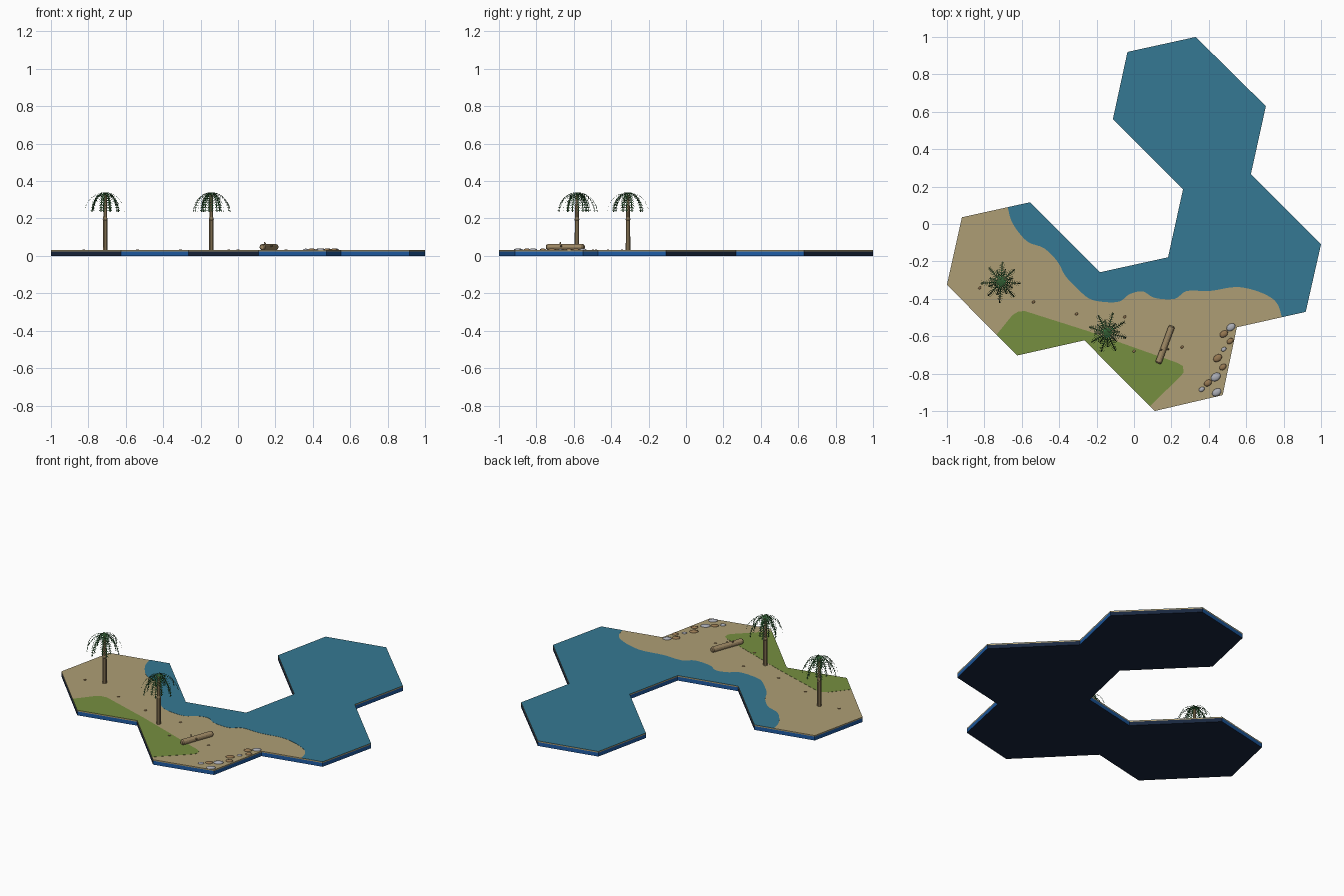
import bpy, bmesh, math, random
from mathutils import Vector, Matrix

if "Cube" in bpy.data.objects:
    bpy.data.objects.remove(bpy.data.objects["Cube"])
random.seed(4)


def material(name, srgb):
    m = bpy.data.materials.new(name)
    m.diffuse_color = [((c / 255 + 0.055) / 1.055) ** 2.4 for c in srgb] + [1]
    m.use_nodes = True
    m.node_tree.nodes["Principled BSDF"].inputs["Base Color"].default_value = m.diffuse_color
    return m


SAND = material("sand", (174, 158, 117))
WATER = material("water", (53, 121, 147))
GRASS = material("grass", (118, 143, 64))
BLUE = material("base blue", (30, 92, 165))
NAVY = material("base navy", (24, 38, 62))
WOOD = material("wood", (158, 136, 100))
LEAF = material("leaf green", (52, 122, 68))
LEAF_DARK = material("dark leaf green", (48, 88, 48))
GREY = material("grey stone", (172, 174, 182))
BROWN = material("brown stone", (150, 120, 82))


def finish(name, bm, *mats):
    me = bpy.data.meshes.new(name)
    bm.to_mesh(me)
    bm.free()
    for m in mats:
        me.materials.append(m)
    ob = bpy.data.objects.new(name, me)
    bpy.context.collection.objects.link(ob)
    return ob


def plate(name, pts, z0, z1, *mats, side_rule=None):
    """Flat slab with the given outline."""
    bm = bmesh.new()
    f = bm.faces.new([bm.verts.new((x, y, z0)) for x, y in pts])
    ext = bmesh.ops.extrude_face_region(bm, geom=[f])["geom"]
    bmesh.ops.translate(bm, vec=(0, 0, z1 - z0),
                        verts=[v for v in ext if isinstance(v, bmesh.types.BMVert)])
    bmesh.ops.recalc_face_normals(bm, faces=bm.faces)
    if side_rule:
        for f in bm.faces:
            f.material_index = side_rule(f.normal)
    bmesh.ops.triangulate(bm, faces=[f for f in bm.faces if len(f.verts) > 4])
    return finish(name, bm, *mats)


def smooth_path(p, n=4):
    """Catmull-Rom curve through the points."""
    out = []
    q = [Vector(a) for a in [p[0]] + p + [p[-1]]]
    for a, b, c, d in zip(q, q[1:], q[2:], q[3:]):
        for i in range(n):
            t = i / n
            out.append(0.5 * (2 * b + (c - a) * t + (2 * a - 5 * b + 4 * c - d) * t * t
                              + (3 * b - a - 3 * c + d) * t ** 3))
    return [tuple(v) for v in out] + [p[-1]]


def tube(bm, rings, sides=10):
    """Capped tube through (point, radius) pairs."""
    axis = (rings[-1][0] - rings[0][0]).normalized()
    rot = axis.to_track_quat('Z', 'Y')
    prev = None
    for p, r in rings:
        ring = [bm.verts.new(p + rot @ Vector((r * math.cos(a), r * math.sin(a), 0)))
                for a in (2 * math.pi * i / sides for i in range(sides))]
        if prev:
            for i in range(sides):
                j = (i + 1) % sides
                bm.faces.new((prev[i], prev[j], ring[j], ring[i]))
        else:
            bm.faces.new(ring[::-1])
        prev = ring
    bm.faces.new(prev)


# Tile slab: four joined stretched hexagons, clockwise from the top
outline = [(-.035, .92), (.33, 1), (.705, .63), (.625, .267), (1, -.108), (.918, -.47),
           (.55, -.552), (.474, -.915), (.11, -1), (-.265, -.622), (-.625, -.703),
           (-1, -.325), (-.92, .036), (-.557, .116), (-.182, -.258), (.182, -.178),
           (.262, .185), (-.113, .56)]
plate("tile_base", outline, 0, .024, NAVY, BLUE,
      side_rule=lambda n: int(abs(n.z) < .5 and abs(n.x + n.y) < 1.3))
plate("sand_ground", outline, .024, .031, SAND)

# Water sheet behind the wavy shoreline
shore = [(-.675, .09), (-.655, .016), (-.61, -.053), (-.56, -.10), (-.48, -.13), (-.41, -.20),
         (-.365, -.28), (-.30, -.348), (-.237, -.40), (-.157, -.417), (-.077, -.414),
         (-.023, -.375), (.047, -.36), (.11, -.395), (.218, -.40), (.282, -.358),
         (.405, -.358), (.54, -.337), (.64, -.353), (.727, -.39), (.77, -.433), (.79, -.498)]
plate("water", smooth_path(shore) + outline[5:0:-1] + [outline[0]] + outline[:12:-1],
      .031, .032, WATER)

# Grass strip along the front left
plate("grass", [(-.735, -.592), (-.65, -.487), (-.62, -.469), (-.585, -.465), (-.248, -.572),
                (.234, -.743), (.262, -.76), (.265, -.795), (.245, -.818), (.085, -.974)]
      + outline[9:11], .031, .032, GRASS)


# Palm trees: ringed trunk and arching feathery fronds
def palm(name, x, y, turn):
    bm = bmesh.new()
    z_r = [(.03, .013), (.19, .012), (.192, .0135), (.20, .0125), (.205, .0105), (.325, .009)]
    tube(bm, [(Vector((x, y, z)), r) for z, r in z_r])
    finish(name + "_trunk", bm, WOOD)

    bm = bmesh.new()

    def face(pts, mat):
        bm.faces.new([bm.verts.new(p) for p in pts]).material_index = mat

    count, steps = 16, 11
    for k in range(count):
        reach = (.108, .07)[k % 2] * random.uniform(.92, 1.06)
        rot = Matrix.Translation((x, y, 0)) @ Matrix.Rotation(
            turn + 2 * math.pi * k / count + random.uniform(-.1, .1), 4, 'Z')

        def spine(t):
            a = 1.5 * t
            return Vector((reach * math.sin(a), 0, .34 - .112 * (1 - math.cos(a))))
        for i in range(steps):
            p, q = spine(i / steps), spine((i + 1) / steps)
            w = Vector((0, .0022, 0))
            face([rot @ v for v in (p - w, q - w, q + w, p + w)], 1)
            size = .026 * (1 - .55 * i / steps) * min(1, .4 + i / 4)
            d = (q - p).normalized()
            for s in (-1, 1):
                tip = p + d * size * .7 + Vector((0, s * size * .9, -size * .25))
                face([rot @ v for v in (p, p + d * .0065, tip)], (i + k) % 3 == 0)
    finish(name + "_fronds", bm, LEAF, LEAF_DARK)


palm("left_palm", -.71, -.31, 0)
palm("front_palm", -.143, -.583, .5)

# Driftwood log with branch stubs
bm = bmesh.new()
a, b = Vector((.129, -.745, .047)), Vector((.203, -.545, .047))
tube(bm, [(a, .012), (a.lerp(b, .03), .017), (a.lerp(b, .5), .0165),
          (a.lerp(b, .97), .017), (b, .012)], 12)
for t, d in ((.35, (-.014, .004, .026)), (.42, (.026, -.01, .008))):
    p = a.lerp(b, t)
    tube(bm, [(p, .006), (p + Vector(d), .004)], 6)
finish("driftwood_log", bm, WOOD)


# Stones and pebbles: squashed spheres
def stone(name, x, y, r, mat):
    bm = bmesh.new()
    bmesh.ops.create_icosphere(bm, subdivisions=2, radius=1,
        matrix=Matrix.Translation((x, y, .031)) @ Matrix.Rotation(.6, 4, 'Z')
        @ Matrix.Diagonal((r, r * .72, min(r * .45, .009), 1)))
    for f in bm.faces:
        f.smooth = True
    finish(name, bm, mat)


for i, (x, y, r, m) in enumerate([
        (.518, -.552, .026, GREY), (.48, -.588, .024, BROWN), (.514, -.626, .02, BROWN),
        (.48, -.67, .015, GREY), (.447, -.717, .026, BROWN), (.475, -.765, .021, BROWN),
        (.437, -.818, .029, GREY), (.395, -.85, .023, BROWN), (.362, -.884, .017, GREY),
        (.442, -.9, .027, GREY)]):
    stone(f"shore_stone_{i}", x, y, r, m)
for i, (x, y) in enumerate([(-.537, -.417), (-.307, -.481), (0, -.68), (.257, -.658),
                            (-.05, -.497), (-.825, -.342)]):
    stone(f"pebble_{i}", x, y, .009, BROWN)
